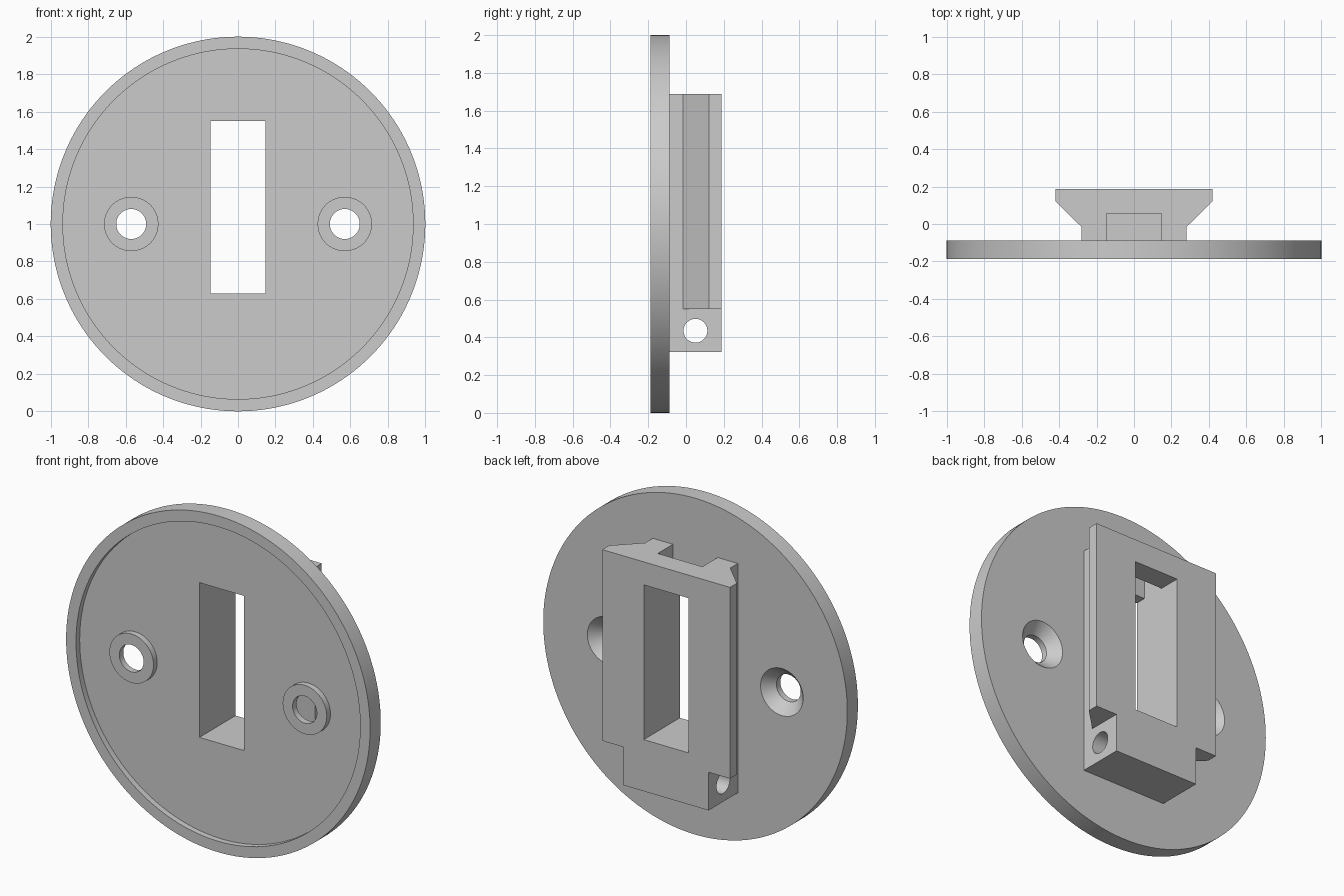
import bpy, bmesh, math
from mathutils import Matrix, Vector

if "Cube" in bpy.data.objects:
    bpy.data.objects.remove(bpy.data.objects["Cube"], do_unlink=True)

FRONT, PLATE_BACK, BACK = -0.187, -0.087, 0.187
MID = 1.0            # height of the plate centre
RECESS = 0.035       # depth of the front recess
HOLE_X = 0.57

grey = bpy.data.materials.new("plain grey")
grey.use_nodes = True
grey.diffuse_color = (0.6, 0.6, 0.6, 1)
grey.node_tree.nodes["Principled BSDF"].inputs["Base Color"].default_value = (0.6, 0.6, 0.6, 1)


def finish(name, bm):
    bmesh.ops.recalc_face_normals(bm, faces=bm.faces)
    mesh = bpy.data.meshes.new(name)
    bm.to_mesh(mesh)
    bm.free()
    mesh.materials.append(grey)
    obj = bpy.data.objects.new(name, mesh)
    bpy.context.collection.objects.link(obj)
    return obj


def box(name, low, high):
    bm = bmesh.new()
    low, high = Vector(low), Vector(high)
    bmesh.ops.create_cube(bm, size=1, matrix=Matrix.Translation((low + high) / 2)
                          @ Matrix.Diagonal((*(high - low), 1)))
    return finish(name, bm)


def round_bar(name, axis, start, end, r1, r2, x=0, y=0, z=MID, sides=64):
    """Cylinder or cone along the x or y axis, r1 at start and r2 at end."""
    bm = bmesh.new()
    direction = Vector((1, 0, 0)) if axis == "x" else Vector((0, 1, 0))
    centre = Vector((x, y, z)) + direction * (start + end) / 2
    turn = direction.to_track_quat("Z", "Y").to_matrix().to_4x4()
    bmesh.ops.create_cone(bm, cap_ends=True, segments=sides, radius1=r1, radius2=r2,
                          depth=end - start, matrix=Matrix.Translation(centre) @ turn)
    return finish(name, bm)


def combine(target, tool, operation="DIFFERENCE"):
    mod = target.modifiers.new("combine", "BOOLEAN")
    mod.operation, mod.solver, mod.object = operation, "EXACT", tool
    bpy.context.view_layer.objects.active = target
    bpy.ops.object.modifier_apply(modifier=mod.name)


def discard(*tools):
    for tool in tools:
        bpy.data.objects.remove(tool, do_unlink=True)


# Round plate with a shallow front recess
plate = round_bar("round_plate", "y", FRONT, PLATE_BACK, 1, 1, sides=160)
recess = round_bar("recess_cutter", "y", FRONT - 0.1, FRONT + RECESS, 0.935, 0.935, sides=160)
combine(plate, recess)
discard(recess)

# Screw bosses with countersunk holes
for side in (-1, 1):
    x = side * HOLE_X
    boss = round_bar("boss", "y", FRONT, FRONT + RECESS + 0.02, 0.145, 0.145, x)
    hole = round_bar("hole_cutter", "y", FRONT - 0.1, 0, 0.08, 0.08, x)
    sink = round_bar("sink_cutter", "y", PLATE_BACK - 0.065, PLATE_BACK + 0.005, 0.078, 0.145, x)
    combine(plate, boss, "UNION")
    combine(plate, hole)
    combine(plate, sink)
    discard(boss, hole, sink)

# Dovetail block: half profile mirrored, then extruded upwards
half = [(0.28, PLATE_BACK - 0.02), (0.28, -0.016), (0.42, 0.122), (0.42, BACK)]
profile = half + [(-x, y) for x, y in reversed(half)]
bm = bmesh.new()
face = bm.faces.new([bm.verts.new((x, y, 0.55)) for x, y in profile])
grown = bmesh.ops.extrude_face_region(bm, geom=[face])
bmesh.ops.translate(bm, vec=(0, 0, 1.137),
                    verts=[v for v in grown["geom"] if isinstance(v, bmesh.types.BMVert)])
block = finish("dovetail_block", bm)

# Slot through plate and block, with a channel out of the block's top
slot = box("slot_cutter", (-0.147, -0.5, 0.63), (0.147, 0.5, 1.55))
channel = box("channel_cutter", (-0.147, PLATE_BACK, 1.4), (0.147, 0.056, 1.9))
combine(plate, slot)
combine(block, slot)
combine(block, channel)
discard(slot, channel)

# Foot below the dovetail, cross-drilled
foot = box("drilled_foot", (-0.28, PLATE_BACK - 0.02, 0.323), (0.28, BACK, 0.55))
drill = round_bar("drill_cutter", "x", -0.5, 0.5, 0.063, 0.063, y=0.05, z=0.435)
combine(foot, drill)
discard(drill)

# Smooth the round walls, keep the edges sharp
for obj in (plate, block, foot):
    bpy.ops.object.select_all(action="DESELECT")
    obj.select_set(True)
    bpy.context.view_layer.objects.active = obj
    bpy.ops.object.shade_smooth_by_angle(angle=math.radians(30))
